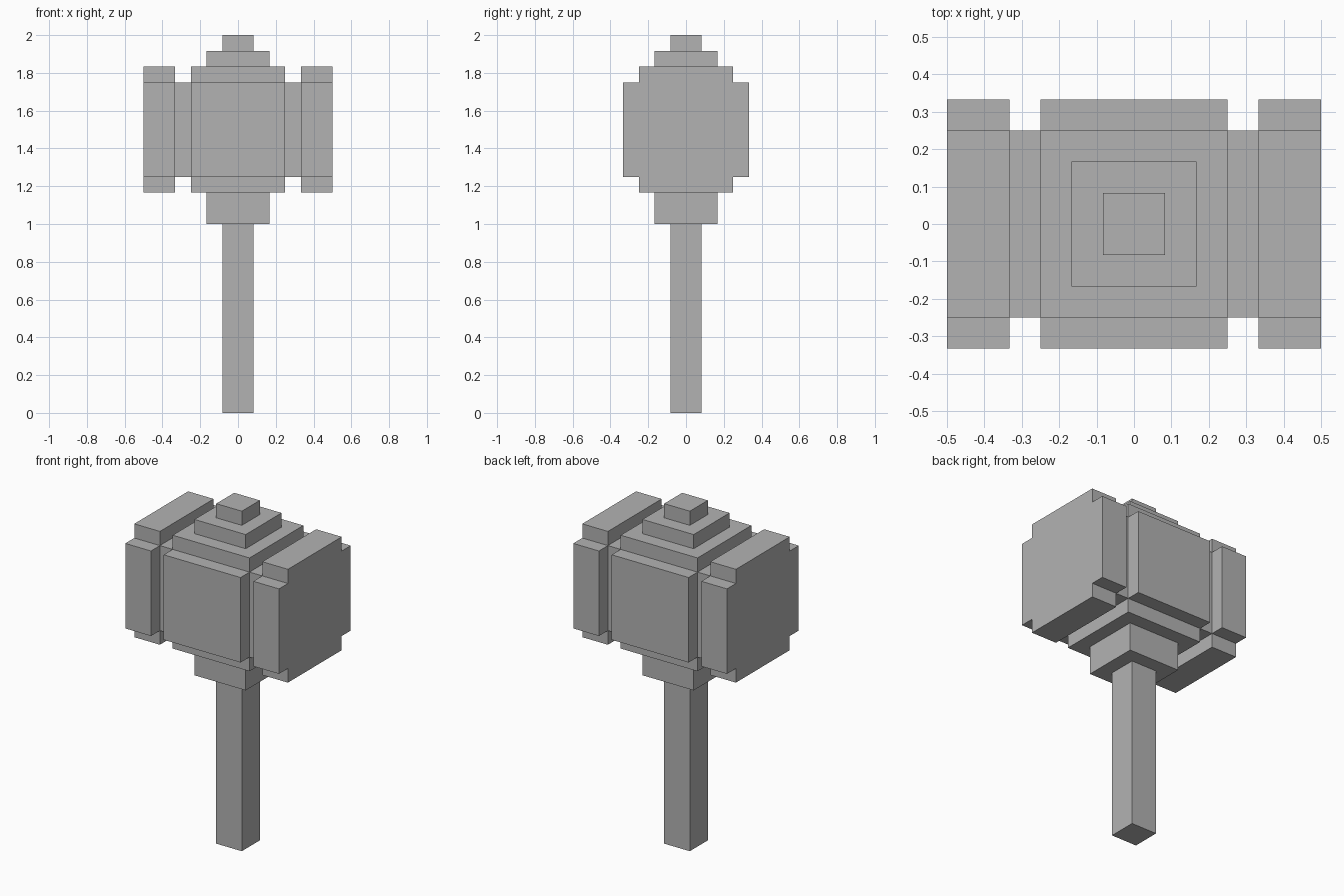
import bpy
import bmesh
from mathutils import Vector

cube = bpy.data.objects.get("Cube")
if cube:
    bpy.data.objects.remove(cube, do_unlink=True)

U = 1 / 12          # block size of the model
HEAD_Z = 18 * U     # height of the head's axis

grey = bpy.data.materials.new("stone_grey")
grey.use_nodes = True
colour = (0.45, 0.45, 0.45, 1)
grey.diffuse_color = colour
grey.node_tree.nodes["Principled BSDF"].inputs["Base Color"].default_value = colour


def finish(name, bm):
    bmesh.ops.recalc_face_normals(bm, faces=bm.faces)
    mesh = bpy.data.meshes.new(name)
    bm.to_mesh(mesh)
    bm.free()
    mesh.materials.append(grey)
    obj = bpy.data.objects.new(name, mesh)
    bpy.context.collection.objects.link(obj)
    return obj


def box(name, half_x, half_y, z0, z1):
    """Centred box, sizes in blocks."""
    bm = bmesh.new()
    bmesh.ops.create_cube(bm, size=2)
    for v in bm.verts:
        v.co = Vector((v.co.x * half_x, v.co.y * half_y, z1 if v.co.z > 0 else z0)) * U
    return finish(name, bm)


def notched_prism(name, x0, x1):
    """Square section with stepped corners, extruded along x."""
    quarter = [(4, 3), (3, 3), (3, 4)]
    outline = list(quarter)
    outline += [(-y, z) for y, z in reversed(quarter)]
    outline += [(-y, -z) for y, z in quarter]
    outline += [(y, -z) for y, z in reversed(quarter)]
    bm = bmesh.new()
    face = bm.faces.new([bm.verts.new((x0 * U, y * U, HEAD_Z + z * U)) for y, z in outline])
    new = bmesh.ops.extrude_face_region(bm, geom=[face])["geom"]
    moved = [g for g in new if isinstance(g, bmesh.types.BMVert)]
    bmesh.ops.translate(bm, verts=moved, vec=((x1 - x0) * U, 0, 0))
    return finish(name, bm)


# Handle and collar
box("handle", 1, 1, 0, 12)
box("collar", 2, 2, 12, 14)

# Head: core, middle band and two striking ends
box("head_core", 4, 3, 15, 21)
notched_prism("head_middle", -3, 3)
notched_prism("left_striking_end", 4, 6)
notched_prism("right_striking_end", -6, -4)

# Stepped cap
box("cap_base", 2, 2, 22, 23)
box("cap_tip", 1, 1, 23, 24)
